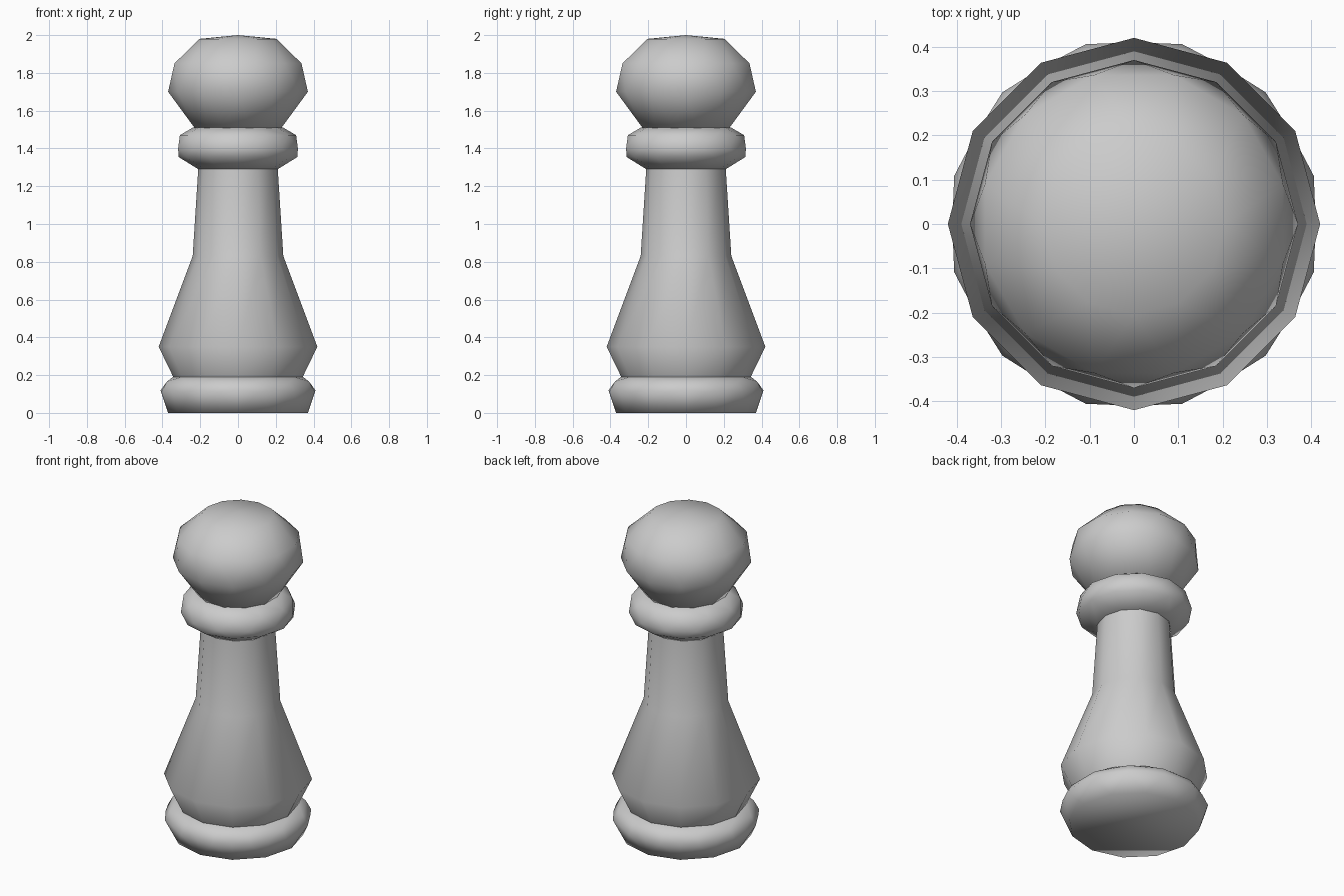
import bpy, bmesh, math

if "Cube" in bpy.data.objects:
    bpy.data.objects.remove(bpy.data.objects["Cube"])

SIDES = 12

# Single stone grey finish
grey = bpy.data.materials.new("stone grey")
grey.use_nodes = True
colour = (0.6, 0.6, 0.6, 1)
grey.diffuse_color = colour
grey.node_tree.nodes["Principled BSDF"].inputs["Base Color"].default_value = colour


def add_ring(bm, radius, z, shift):
    """One ring of points, turned by a fraction of a side."""
    step = math.tau / SIDES
    return [bm.verts.new((radius * math.cos((i + shift) * step),
                          radius * math.sin((i + shift) * step), z))
            for i in range(SIDES)]


def finish(bm, name, angle):
    bmesh.ops.recalc_face_normals(bm, faces=bm.faces)
    mesh = bpy.data.meshes.new(name)
    bm.to_mesh(mesh)
    bm.free()
    mesh.materials.append(grey)
    obj = bpy.data.objects.new(name, mesh)
    bpy.context.collection.objects.link(obj)
    bpy.ops.object.select_all(action="DESELECT")
    obj.select_set(True)
    bpy.context.view_layer.objects.active = obj
    bpy.ops.object.shade_smooth_by_angle(angle=math.radians(angle))


def turned_part(name, profile, angle=60):
    """Stack aligned rings with flat caps, for parts with a waist."""
    bm = bmesh.new()
    rings = [add_ring(bm, r, z, 0) for r, z in profile]
    for low, high in zip(rings, rings[1:]):
        for i in range(SIDES):
            j = (i + 1) % SIDES
            bm.faces.new((low[i], low[j], high[j], high[i]))
    bm.faces.new(rings[0])
    bm.faces.new(rings[-1])
    finish(bm, name, angle)


def faceted_part(name, profile, tip=None, angle=60):
    """Wrap a skin around rings of (radius, height, shift)."""
    bm = bmesh.new()
    for r, z, shift in profile:
        add_ring(bm, r, z, shift)
    if tip:
        bm.verts.new((0, 0, tip))
    bmesh.ops.convex_hull(bm, input=bm.verts)
    finish(bm, name, angle)


# Rounded foot
faceted_part("base", [(0.37, 0, 0), (0.42, 0.11, 0.5), (0.41, 0.12, 0),
                      (0.39, 0.165, 0.5), (0.345, 0.19, 0)], angle=80)

# Flared body running up into the neck
turned_part("body", [(0.34, 0.185), (0.42, 0.35), (0.24, 0.83), (0.21, 1.30)])

# Collar under the head
faceted_part("collar", [(0.21, 1.29, 0), (0.315, 1.355, 0), (0.328, 1.40, 0.5),
                        (0.308, 1.47, 0), (0.24, 1.51, 0)])

# Round head
faceted_part("head", [(0.235, 1.505, 0.5), (0.37, 1.70, 0), (0.348, 1.85, 0.5),
                      (0.205, 1.98, 0)], tip=2.0)
